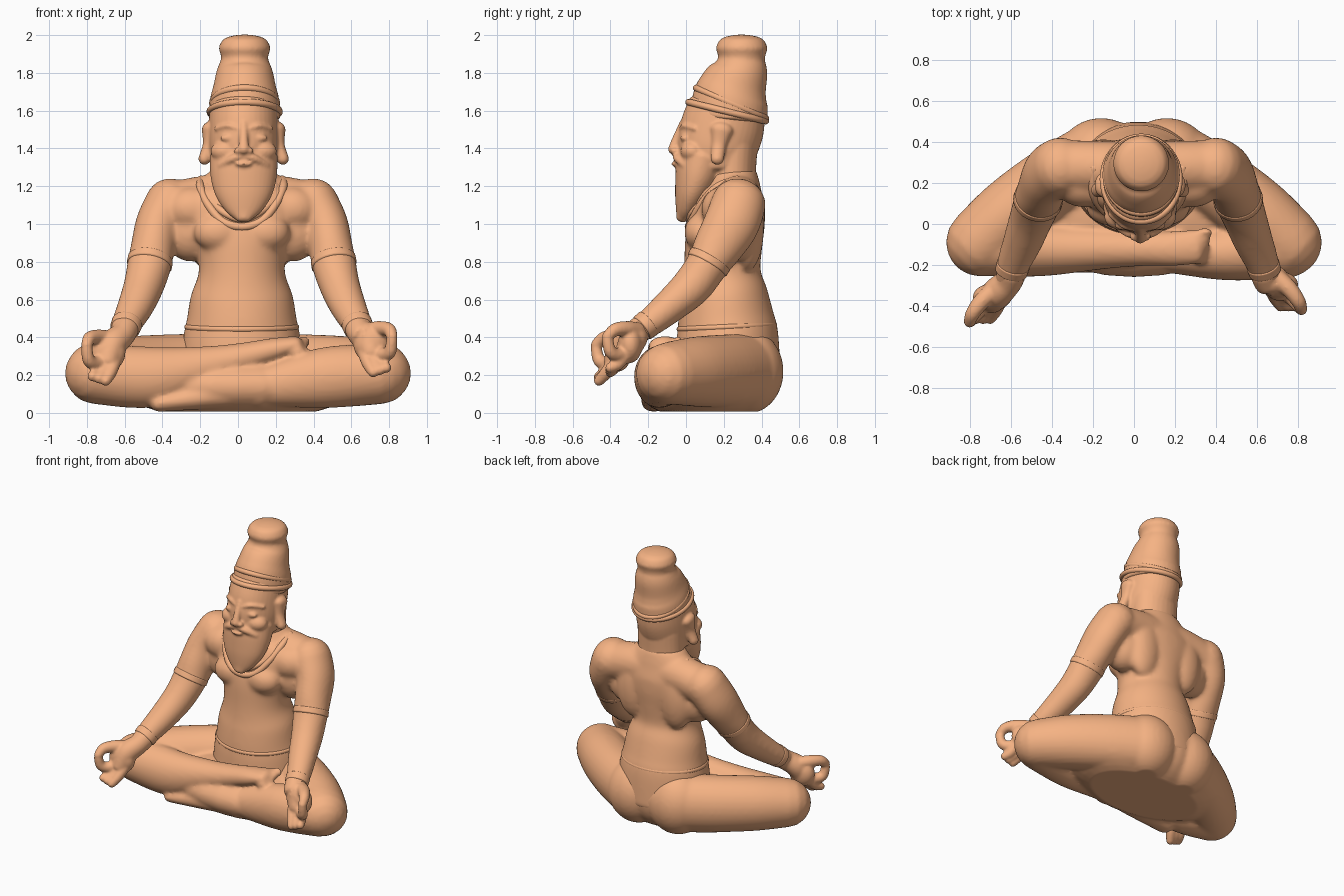
import bpy, bmesh
from math import sin, cos, pi
from mathutils import Vector, Matrix

clay = bpy.data.materials.new("clay")
clay.diffuse_color = (0.92, 0.45, 0.23, 1)
X, Y, Z = Vector((1, 0, 0)), Vector((0, 1, 0)), Vector((0, 0, 1))
SIDES = (-1, 1)


def spline(pts, closed, sub=6):
    """Catmull-Rom resampling of (x, y, z, ra, rb) points."""
    n, out = len(pts), []
    get = (lambda i: pts[i % n]) if closed else (lambda i: pts[min(max(i, 0), n - 1)])
    for i in range(n if closed else n - 1):
        a, b, c, d = (get(i + k) for k in (-1, 0, 1, 2))
        for s in range(sub):
            t = s / sub
            out.append([0.5 * (2*q + (r-p)*t + (2*p-5*q+4*r-w)*t*t + (3*q-p-3*r+w)*t**3)
                        for p, q, r, w in zip(a, b, c, d)])
    return out if closed else out + [list(pts[-1])]


def tube(bm, pts, hint=X, cap=1.0, closed=False, seg=28):
    """Elliptical tube: ra lies along hint, rb across it; ends are rounded by cap."""
    p = spline([q if len(q) == 5 else (*q, q[3]) for q in pts], closed)
    n, rings = len(p), []
    for i, q in enumerate(p):
        lo, hi = ((i - 1) % n, (i + 1) % n) if closed else (max(i - 1, 0), min(i + 1, n - 1))
        t = (Vector(p[hi][:3]) - Vector(p[lo][:3])).normalized()
        a = (hint - t * hint.dot(t)).normalized()
        rings.append((Vector(q[:3]), t, a, t.cross(a), q[3], q[4]))

    def dome(r, sign):
        c, t, a, b, ra, rb = r
        return [(c + t * sign * cap * min(ra, rb) * sin(k), t, a, b, ra * cos(k), rb * cos(k))
                for k in (0.4, 0.8, 1.15, 1.45)]
    if not closed:
        rings = dome(rings[0], -1)[::-1] + rings + dome(rings[-1], 1)
    loops = [[bm.verts.new(c + a * ra * cos(2*pi*k/seg) + b * rb * sin(2*pi*k/seg))
              for k in range(seg)] for c, t, a, b, ra, rb in rings]
    for u, v in zip(loops, loops[1:] + (loops[:1] if closed else [])):
        for k in range(seg):
            j = (k + 1) % seg
            bm.faces.new((u[k], u[j], v[j], v[k]))
    if not closed:
        bm.faces.new(loops[0][::-1])
        bm.faces.new(loops[-1])


def ball(bm, c, r):
    m = Matrix.Translation(c) @ Matrix.Diagonal((*r, 1))
    bmesh.ops.create_uvsphere(bm, u_segments=28, v_segments=18, radius=1, matrix=m)


def loop(bm, cx, cy, rx, ry, z, tilt, r):
    """Closed band; tilt raises the front and lowers the back."""
    tube(bm, [(cx + rx*sin(k*pi/8), cy - ry*cos(k*pi/8), z + tilt*cos(k*pi/8), r)
              for k in range(16)], hint=Z, closed=True, seg=12)


def finish(name, bm, voxel=0, smooth=4, shift=0):
    """Turn a bmesh into a smooth object, fusing its pieces when voxel is given."""
    bmesh.ops.recalc_face_normals(bm, faces=bm.faces)
    me = bpy.data.meshes.new(name)
    bm.to_mesh(me)
    bm.free()
    ob = bpy.data.objects.new(name, me)
    bpy.context.collection.objects.link(ob)
    ob.location.x = shift
    me.materials.append(clay)
    bpy.ops.object.select_all(action='DESELECT')
    bpy.context.view_layer.objects.active = ob
    ob.select_set(True)
    if voxel:
        m = ob.modifiers.new("fuse", 'REMESH')
        m.mode, m.voxel_size = 'VOXEL', voxel
        m = ob.modifiers.new("soften", 'SMOOTH')
        m.factor, m.iterations = 0.5, smooth
        bpy.ops.object.convert(target='MESH')
    for v in ob.data.vertices:
        v.co.z = max(v.co.z, 0.008)
    ob.data.shade_smooth()
    return ob


# Torso and arms, fused and well softened; hands kept crisper
CX = 0.02
body, hands = bmesh.new(), bmesh.new()
tube(body, [(CX, cy, z, rx, ry) for z, cy, rx, ry in (
    (.20, .22, .33, .28), (.40, .22, .31, .27), (.50, .212, .29, .255), (.62, .203, .27, .232),
    (.75, .192, .228, .203), (.90, .20, .25, .205), (1.03, .22, .32, .20), (1.13, .24, .33, .18),
    (1.20, .25, .25, .145), (1.28, .245, .17, .125))], cap=.2, seg=48)
tube(body, [(-.36, .28, 1.09, .13), (-.18, .275, 1.125, .13), (CX, .27, 1.13, .13),
            (.22, .275, 1.125, .13), (.40, .28, 1.09, .13)], hint=Z)
for s in SIDES:
    def at(x, *rest):
        return (CX + s * x, *rest)
    ball(body, at(.125, .085, .955), (.13, .095, .10))
    ball(body, at(.17, .325, .98), (.13, .088, .23))
    ball(body, at(.27, .24, .96), (.14, .13, .16))
    ball(body, at(.26, .20, 1.08), (.15, .12, .12))
    tube(body, [at(.38, .28, 1.11, .132, .145), at(.44, .24, 1.0, .122, .147), at(.47, .17, .88, .117, .132),
                at(.49, .11, .78, .117, .112), at(.52, .03, .67, .107, .107), at(.56, -.08, .57, .097, .092),
                at(.605, -.19, .48, .082, .077), at(.63, -.28, .42, .068, .06)])
    # Hands: thumb and forefinger make a ring, three fingers hang down
    dx, dy, dz = (0, 0, 0) if s < 0 else (.015, .06, .045)

    def h(x, y, z, r):
        return (s * (x + dx), y + dy, z + dz, r)
    tube(hands, [at(.615, -.24, .445, .07), at(.635, -.285, .41, .068), h(.665, -.335, .36, .075),
                 h(.69, -.37, .28, .065)])
    ball(hands, h(.69, -.355, .32, 0)[:3], (.095, .065, .10))
    tube(hands, [h(.68, -.32, .39, .045), h(.74, -.375, .40, .042), h(.785, -.435, .395, .036),
                 h(.80, -.475, .36, .03)], seg=14)
    tube(hands, [h(.70, -.36, .28, .045), h(.755, -.42, .262, .038), h(.79, -.46, .28, .034),
                 h(.80, -.475, .34, .03)], seg=14)
    for k in range(3):
        tube(hands, [h(.65 + .04*k, -.37, .28, .036), h(.675 + .037*k, -.42, .215, .034),
                     h(.70 + .035*k, -.46, .17 + .012*k, .028)], seg=14)
finish("torso_and_arms", body, .013, 15)
finish("hands", hands, .009, 4)

# Armlets and wristbands
bands = bmesh.new()
for s in SIDES:
    pairs = (((.484, .128, .812, .120, .119), (.489, .112, .785, .121, .118)),
             ((.608, -.20, .474, .082, .077), (.618, -.232, .449, .080, .073)))
    for a, b in pairs:
        tube(bands, [(CX + s * a[0], *a[1:]), (CX + s * b[0], *b[1:])], cap=.15)
finish("arm_bands", bands)

# Seat, crossed legs and feet, fused
legs = bmesh.new()
ball(legs, (0, .1, .14), (.62, .36, .18))
ball(legs, (0, .32, .24), (.2, .178, .22))
for s in SIDES:
    ball(legs, (s * .16, .325, .22), (.21, .192, .225))
    tube(legs, [(s * .18, .33, .22, .20, .175), (s * .40, .20, .22, .195, .175),
                (s * .60, .05, .218, .185, .175), (s * .75, -.09, .21, .165, .168)], hint=Z)
tube(legs, [(.74, -.10, .205, .16, .165), (.45, -.14, .185, .16, .135), (.12, -.14, .135, .105, .095),
            (-.15, -.155, .09, .07, .085), (-.42, -.17, .05, .045, .065)], hint=Z)
tube(legs, [(-.74, -.09, .205, .16, .165), (-.45, -.12, .19, .16, .135), (-.15, -.12, .25, .105, .10),
            (.05, -.12, .30, .075, .085), (.19, -.12, .335, .062, .085), (.30, -.11, .362, .045, .085)], hint=Z)
for k in range(5):
    ball(legs, (.345 - .008*k, -.04 - .034*k, .375 - .012*k), (.04, .022, .032))
tube(legs, [(.12, -.14, .137, .117, .105), (.08, -.142, .131, .113, .102)], hint=Z, cap=.15)
finish("crossed_legs", legs, .013, 8)

# Waist sash
sash = bmesh.new()
loop(sash, CX, .216, .288, .25, .455, -.012, .016)
finish("waist_sash", sash)

# Head, face, ears and beard, fused
head = bmesh.new()
tube(head, [(0, .255, 1.10, .17, .125), (0, .245, 1.25, .165, .125), (0, .25, 1.42, .165, .13)], cap=.1)
tube(head, [(0, cy, z, rx, ry) for z, cy, rx, ry in (
    (1.30, .165, .168, .185), (1.36, .163, .178, .20), (1.42, .168, .185, .215),
    (1.52, .195, .185, .22), (1.62, .22, .18, .205))], cap=.2, seg=40)
tube(head, [(0, cy, z, rx, ry) for z, cy, rx, ry in (
    (1.36, .09, .18, .135), (1.25, .06, .175, .12), (1.15, .025, .148, .088),
    (1.07, -.005, .095, .053), (1.025, -.028, .04, .027))], cap=.5, seg=36)
tube(head, [(0, -.015, 1.53, .022), (0, -.05, 1.45, .024), (0, -.07, 1.395, .03, .026)], seg=14)
ball(head, (0, -.055, 1.318), (.045, .022, .014))
for s in SIDES:
    ball(head, (s * .075, -.006, 1.455), (.05, .025, .022))
    ball(head, (s * .09, .035, 1.385), (.085, .065, .06))
    ball(head, (s * .03, -.06, 1.388), (.022, .022, .018))
    tube(head, [(s * .02, -.026, 1.50, .013), (s * .08, -.01, 1.52, .014), (s * .145, .045, 1.505, .012)],
         hint=Z, seg=12)
    tube(head, [(0, -.05, 1.36, .018), (s * .055, -.046, 1.348, .021), (s * .12, -.005, 1.31, .018)],
         hint=Z, seg=12)
    tube(head, [(s * .208, .165, 1.345, .032, .036), (s * .185, .175, 1.42, .032, .04),
                (s * .182, .19, 1.50, .04, .06)], seg=18)
finish("bearded_head", head, .0085, 4, shift=.03)

# Tall wound hair with topknot
hair = bmesh.new()
tube(hair, [(0, cy, z, rx, ry) for z, cy, rx, ry in (
    (1.56, .225, .19, .205), (1.66, .235, .183, .20), (1.73, .255, .165, .18), (1.81, .287, .148, .148),
    (1.87, .295, .125, .125))], cap=.1, seg=40)
tube(hair, [(0, .295, z, r, r) for z, r in ((1.86, .122), (1.895, .126), (1.93, .137), (1.96, .126))],
     cap=.34, seg=40)
finish("wound_hair", hair, .011, 5, shift=.035)
wraps = bmesh.new()
loop(wraps, 0, .218, .184, .204, 1.595, .05, .018)
loop(wraps, 0, .238, .17, .184, 1.64, .08, .018)
finish("hair_bands", wraps, shift=.035)

# Two-strand necklace draped over the chest
necklace = bmesh.new()
for w, drop, r in ((.215, .985, .022), (.175, 1.025, .02)):
    half = [(w, .27, 1.235), (w * 1.02, .165, 1.195), (w * .85, .085, 1.11), (w * .48, .03, drop + .03)]
    path = [(CX + x, y, z, r) for x, y, z in half] + [(CX, .015, drop, r)]
    path += [(CX - x, y, z, r) for x, y, z in half[::-1]]
    tube(necklace, path, hint=Y, seg=12)
finish("necklace", necklace)
